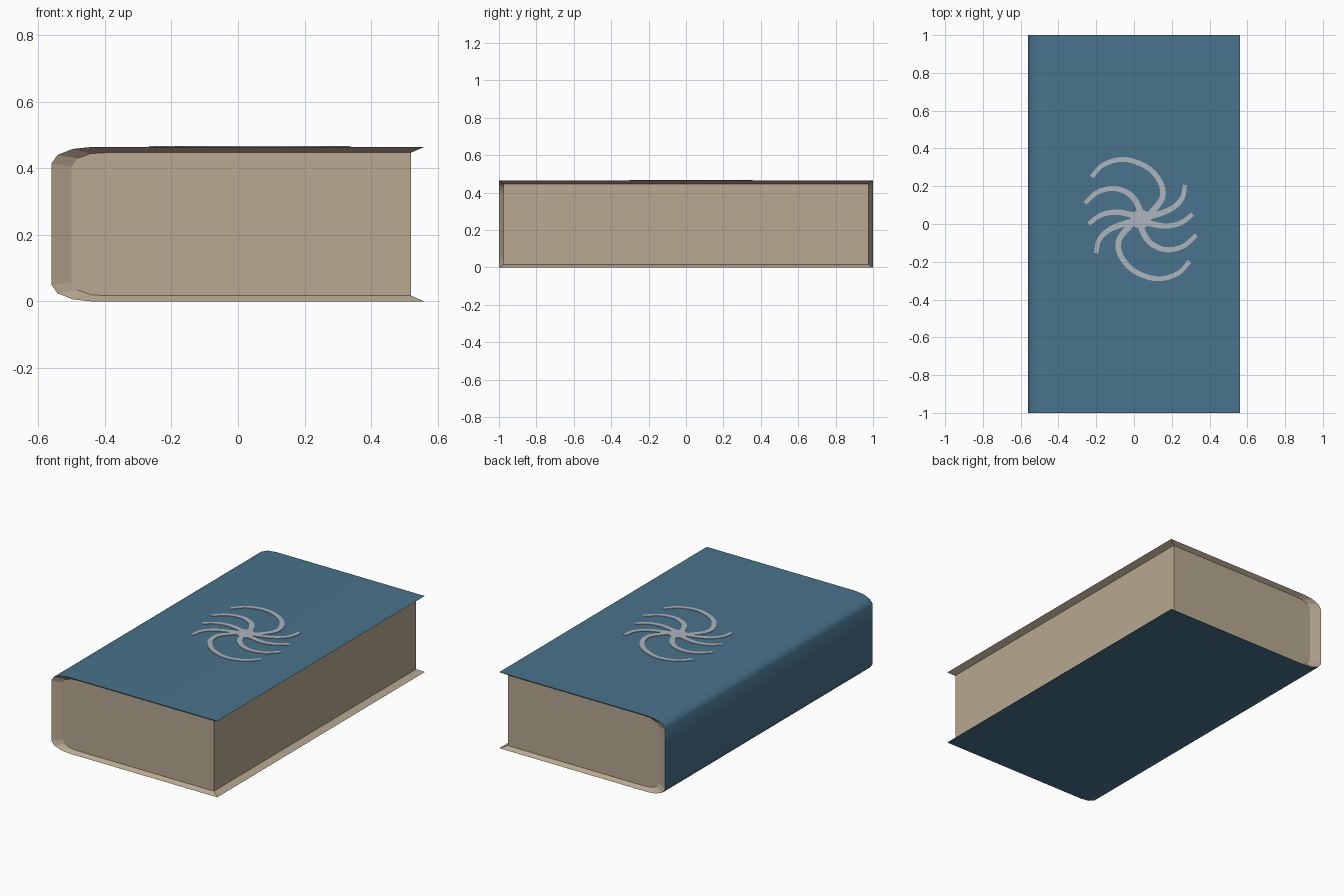
import bpy, bmesh, math
from mathutils import Vector

if "Cube" in bpy.data.objects:
    bpy.data.objects.remove(bpy.data.objects["Cube"])

H = 0.464


def material(name, rgb):
    m = bpy.data.materials.new(name)
    m.diffuse_color = (*rgb, 1)
    m.use_nodes = True
    m.node_tree.nodes["Principled BSDF"].inputs["Base Color"].default_value = m.diffuse_color
    return m


blue = material("cover blue", (0.066, 0.172, 0.262))
beige = material("page beige", (0.48, 0.395, 0.285))
silver = material("emblem grey", (0.42, 0.46, 0.50))


def finish(name, bm, mats):
    bmesh.ops.recalc_face_normals(bm, faces=bm.faces)
    me = bpy.data.meshes.new(name)
    bm.to_mesh(me)
    bm.free()
    for m in mats:
        me.materials.append(m)
    ob = bpy.data.objects.new(name, me)
    bpy.context.collection.objects.link(ob)
    return ob


# Book: cover profile and recessed page profile, top half mirrored to the bottom
def full_profile(half):
    return half + [(x, H - z) for x, z in reversed(half)]


outer = full_profile([(0.56, H), (-0.44, H), (-0.497, 0.458), (-0.542, 0.44), (-0.56, 0.415)])
inner = full_profile([(0.52, 0.447), (-0.395, 0.447), (-0.443, 0.444), (-0.482, 0.43), (-0.50, 0.405)])

bm = bmesh.new()
rings = [[bm.verts.new((x, y, z)) for x, z in prof]
         for prof, y in ((inner, -0.975), (outer, -1), (outer, 1), (inner, 0.975))]
n = len(outer)
for r in range(3):
    for i in range(n - 1):
        a, b = rings[r], rings[r + 1]
        f = bm.faces.new((a[i], a[i + 1], b[i + 1], b[i]))
        f.material_index = 0 if r == 1 else 1
# page ends and fore edge
fi, fo, bo, bi = rings
page_faces = [bm.faces.new(fi), bm.faces.new(bi),
              bm.faces.new((fi[0], fi[-1], bi[-1], bi[0]))]
# lips under the cover along the fore edge
for k in (0, -1):
    page_faces.append(bm.faces.new((fi[k], fo[k], bo[k], bi[k])))
for f in page_faces:
    f.material_index = 1
book = finish("book", bm, [blue, beige])
bpy.context.view_layer.objects.active = book
book.select_set(True)
bpy.ops.object.shade_smooth_by_angle(angle=math.radians(40))
for p in book.data.polygons:
    if p.material_index == 1:
        p.use_smooth = False

# Emblem: four curved arms, repeated by a half turn, around a small hub
C = Vector((0.035, 0.026))
arms = [
    [(0.05, 0.02), (0.10, 0.07), (0.15, 0.14), (0.14, 0.22), (0.07, 0.30),
     (-0.05, 0.342), (-0.16, 0.315), (-0.225, 0.25)],
    [(0.04, 0.02), (0.025, 0.09), (-0.02, 0.155), (-0.10, 0.188), (-0.19, 0.17), (-0.26, 0.11)],
    [(0.04, 0.03), (-0.02, 0.05), (-0.10, 0.063), (-0.18, 0.045), (-0.24, 0.0)],
    [(0.04, 0.02), (-0.04, 0.005), (-0.13, -0.03), (-0.185, -0.085), (-0.20, -0.155)],
]


def smooth_path(pts, steps=6):
    p = [Vector(q) for q in pts]
    p = [2 * p[0] - p[1]] + p + [2 * p[-1] - p[-2]]
    out = []
    for a, b, c, d in zip(p, p[1:], p[2:], p[3:]):
        for s in range(steps):
            t = s / steps
            out.append(0.5 * (2 * b + (c - a) * t + (2 * a - 5 * b + 4 * c - d) * t * t
                              + (3 * b - a - 3 * c + d) * t ** 3))
    return out + [p[-2]]


bm = bmesh.new()
Z = H + 0.003
for arm in arms:
    path = smooth_path(arm)
    for sign in (1, -1):
        pts = [C + (q - C) * sign for q in path]
        prev = None
        for i, q in enumerate(pts):
            d = (pts[min(i + 1, len(pts) - 1)] - pts[max(i - 1, 0)]).normalized()
            w = 0.017 - 0.006 * i / len(pts)
            side = Vector((-d.y, d.x)) * w
            pair = [bm.verts.new((*(q + side), Z)), bm.verts.new((*(q - side), Z))]
            if prev:
                bm.faces.new((prev[0], prev[1], pair[1], pair[0]))
            prev = pair
hub = [bm.verts.new((C.x + 0.055 * math.cos(a), C.y + 0.05 * math.sin(a), Z))
       for a in (math.tau * k / 20 for k in range(20))]
bm.faces.new(hub)
# give the flat plate a little thickness, downwards to the cover
bmesh.ops.recalc_face_normals(bm, faces=bm.faces)
for f in bm.faces:
    f.normal_update()
    if f.normal.z < 0:
        f.normal_flip()
ext = bmesh.ops.extrude_face_region(bm, geom=bm.faces[:], use_keep_orig=True)
for v in ext["geom"]:
    if isinstance(v, bmesh.types.BMVert):
        v.co.z = H - 0.001
finish("cover_emblem", bm, [silver])
